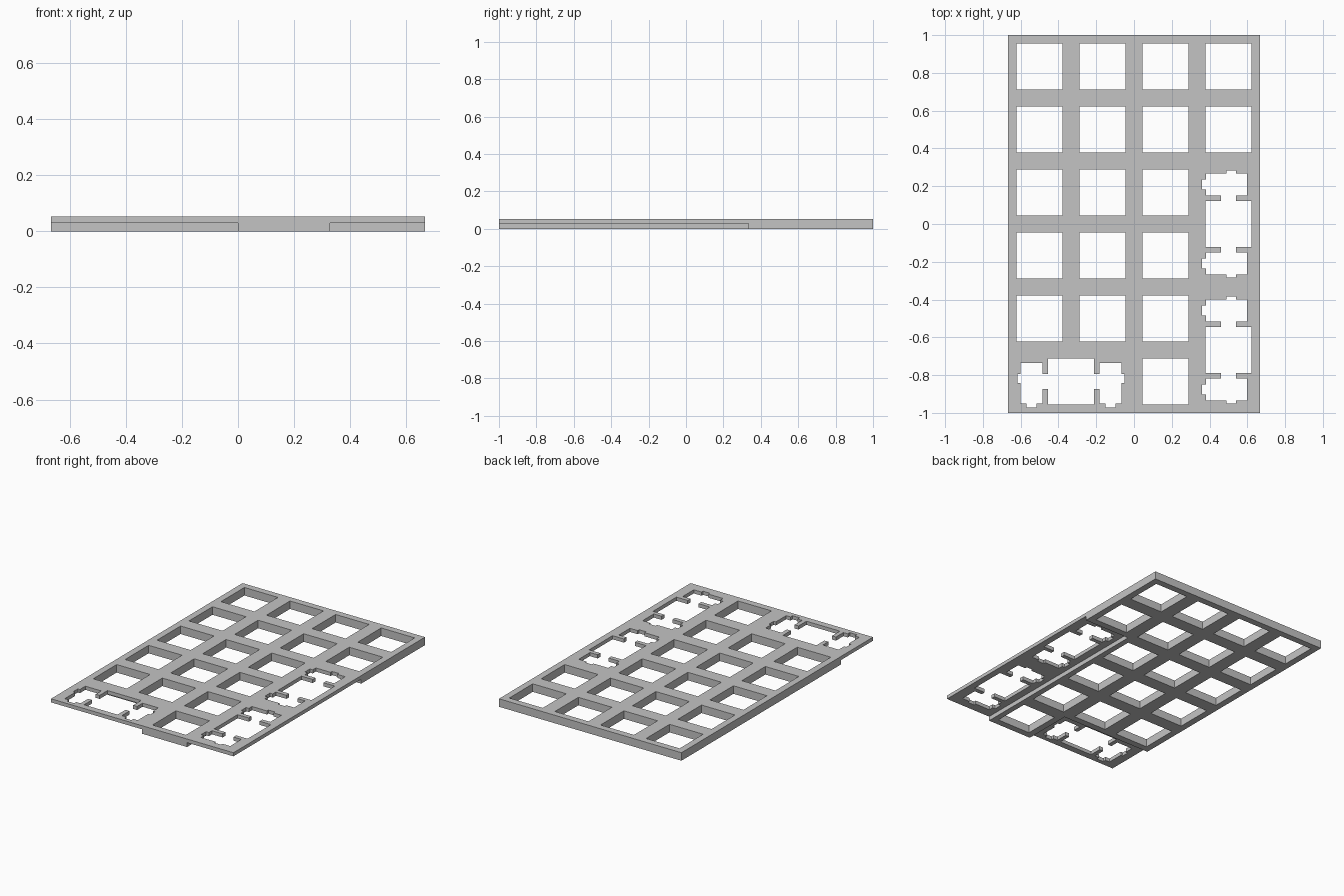
import bpy, bmesh

if "Cube" in bpy.data.objects:
    bpy.data.objects.remove(bpy.data.objects["Cube"])

PITCH = 1 / 3          # spacing of the key sockets
HALF = 0.1225          # half width of a square socket
TOP = 0.053            # full plate thickness
STEP = 0.029           # underside height of the thin areas

grey = bpy.data.materials.new("grey")
grey.diffuse_color = (0.55, 0.55, 0.55, 1)
grey.use_nodes = True
grey.node_tree.nodes["Principled BSDF"].inputs["Base Color"].default_value = grey.diffuse_color


def prism(bm, outline, z0, z1):
    """Extrude a closed outline from z0 to z1."""
    face = bm.faces.new([bm.verts.new((x, y, z0)) for x, y in outline])
    ext = bmesh.ops.extrude_face_region(bm, geom=[face])
    verts = [g for g in ext["geom"] if isinstance(g, bmesh.types.BMVert)]
    bmesh.ops.translate(bm, verts=verts, vec=(0, 0, z1 - z0))


def rect(x0, x1, y0, y1):
    return [(x0, y0), (x1, y0), (x1, y1), (x0, y1)]


def make_object(name, shapes, z0, z1):
    bm = bmesh.new()
    for outline in shapes:
        prism(bm, outline, z0, z1)
    bmesh.ops.recalc_face_normals(bm, faces=bm.faces)
    mesh = bpy.data.meshes.new(name)
    bm.to_mesh(mesh)
    bm.free()
    mesh.materials.append(grey)
    ob = bpy.data.objects.new(name, mesh)
    bpy.context.collection.objects.link(ob)
    return ob


# Half outline of a wide key socket with its stabiliser pocket, mirrored below
half = [(HALF, HALF), (HALF, .04), (.151, .04), (.151, .097), (.267, .097),
        (.267, .04), (.2825, .04), (.2825, -.009), (.267, -.009),
        (.267, -.118), (.235, -.118), (.235, -.139), (.183, -.139),
        (.183, -.118), (.151, -.118), (.151, -.04), (HALF, -.04),
        (HALF, -HALF)]
wide = half + [(-u, v) for u, v in reversed(half)]

# Wide sockets: one lying along x, two standing along y
sockets = [[(u - PITCH, v - 2.5 * PITCH) for u, v in wide]]
for cy in (0, -2 * PITCH):
    sockets.append([(v + 1.5 * PITCH, u + cy) for u, v in wide])

# Square sockets fill the rest of the 4 x 6 grid
for col in range(4):
    for row in range(6):
        if (col == 3 and row < 4) or (row == 0 and col < 2):
            continue
        cx, cy = (col - 1.5) * PITCH, (row - 2.5) * PITCH
        sockets.append(rect(cx - HALF, cx + HALF, cy - HALF, cy + HALF))

# Areas thinned from below around the wide sockets
steps = [rect(.328, .8, -1.2, PITCH), rect(-.8, 0, -1.2, -2 * PITCH)]

plate = make_object("key_plate", [rect(-2 * PITCH, 2 * PITCH, -1, 1)], 0, TOP)
cutters = [make_object("step_cutter", steps, -0.1, STEP),
           make_object("socket_cutter", sockets, -0.2, 0.2)]

# Cut the plate, then remove the cutters
bpy.context.view_layer.objects.active = plate
plate.select_set(True)
for cutter in cutters:
    cutter.hide_render = True
    mod = plate.modifiers.new(cutter.name, "BOOLEAN")
    mod.operation = "DIFFERENCE"
    mod.solver = "EXACT"
    mod.object = cutter
    bpy.ops.object.modifier_apply(modifier=mod.name)
    bpy.data.objects.remove(cutter)
